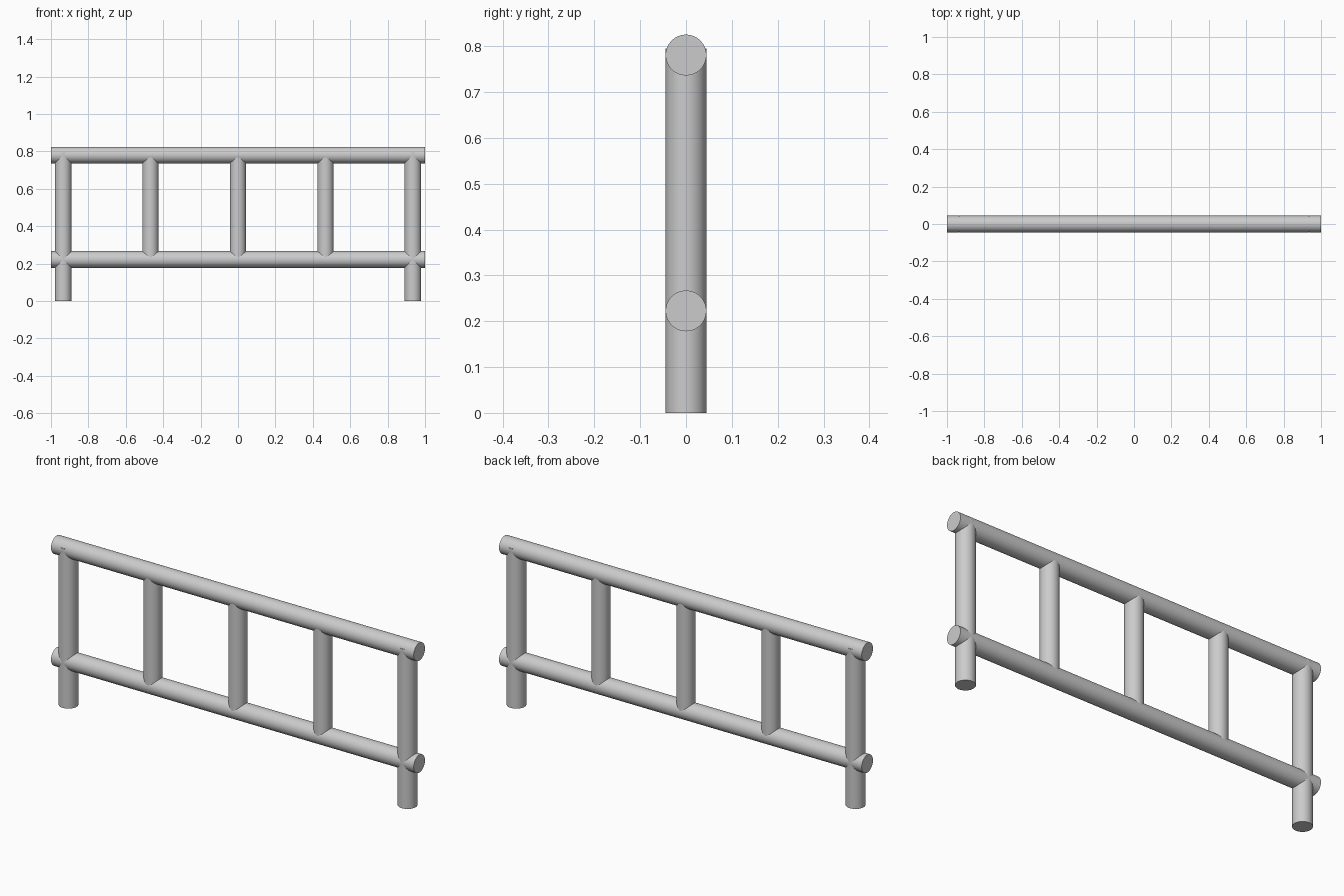
import bpy
import math

if "Cube" in bpy.data.objects:
    bpy.data.objects.remove(bpy.data.objects["Cube"])

R = 0.0445          # rail and post radius
TOP, LOW = 0.7805, 0.2225


def rod(name, radius, length, location, rotation=(0, 0, 0)):
    bpy.ops.mesh.primitive_cylinder_add(vertices=64, radius=radius, depth=length,
                                        location=location, rotation=rotation)
    ob = bpy.context.object
    ob.name = name
    bpy.ops.object.shade_smooth_by_angle(angle=math.radians(35))
    return ob


# horizontal rails
for name, z in (("top_rail", TOP), ("bottom_rail", LOW)):
    rod(name, R, 2.0, (0, 0, z), (0, math.pi / 2, 0))

# end posts, standing on the ground and just short of the rail's top
POST_H = 0.795
for name, x in (("left_post", -0.935), ("right_post", 0.935)):
    rod(name, R, POST_H, (x, 0, POST_H / 2))

# balusters, slightly thinner, running between the rail centres
for name, x in (("left_baluster", -0.468), ("middle_baluster", 0), ("right_baluster", 0.468)):
    rod(name, 0.0427, TOP - LOW, (x, 0, (TOP + LOW) / 2))
